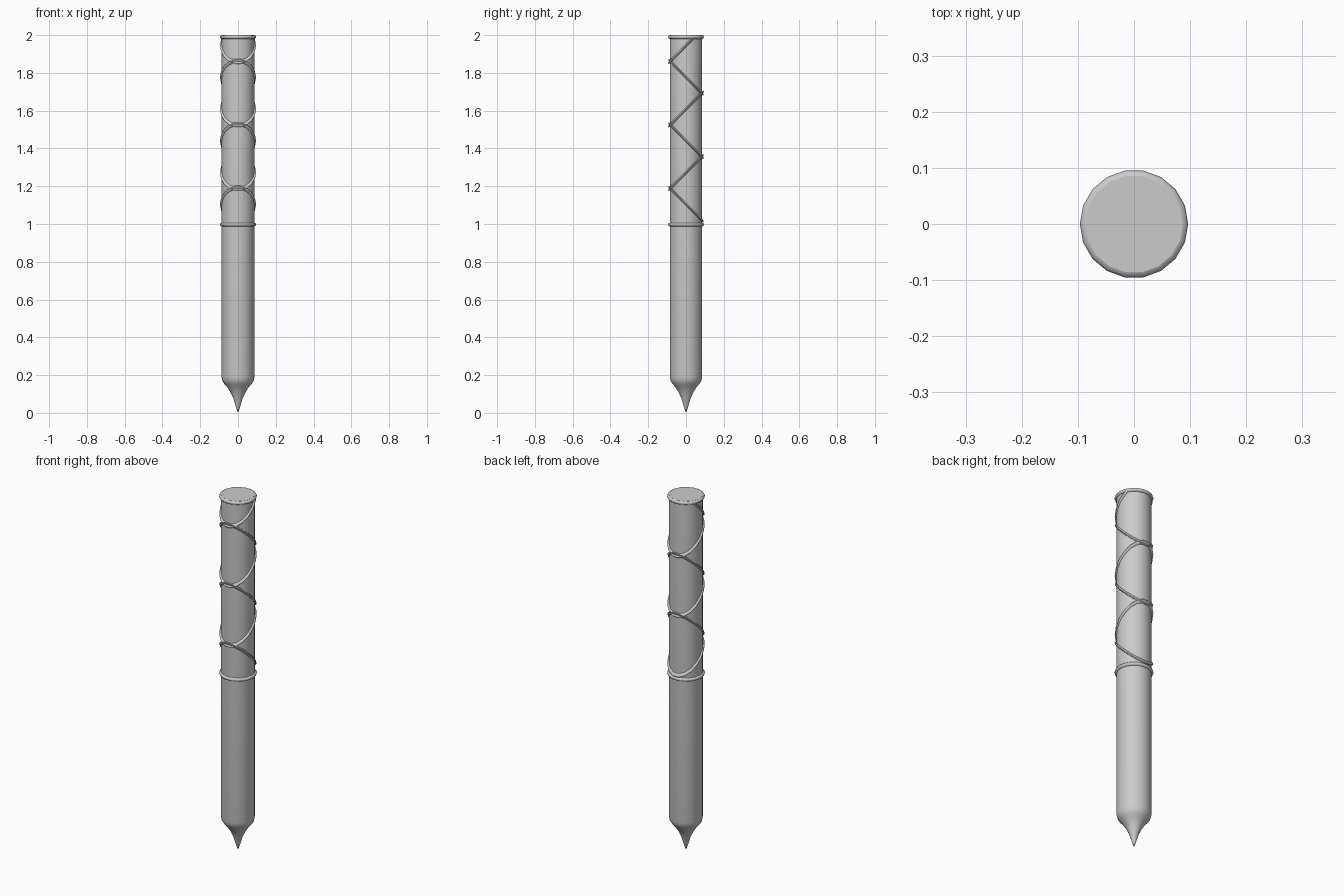
import bpy, bmesh, math

if "Cube" in bpy.data.objects:
    bpy.data.objects.remove(bpy.data.objects["Cube"])

SIDES = 18
R = 0.087


def finish(name, bm):
    bmesh.ops.recalc_face_normals(bm, faces=bm.faces)
    me = bpy.data.meshes.new(name)
    bm.to_mesh(me)
    bm.free()
    ob = bpy.data.objects.new(name, me)
    bpy.context.collection.objects.link(ob)
    bpy.ops.object.select_all(action='DESELECT')
    ob.select_set(True)
    bpy.context.view_layer.objects.active = ob
    bpy.ops.object.shade_smooth_by_angle(angle=math.radians(45))
    return ob


def band(name, z, minor, slope=0.0, z_cut=None, seg=SIDES):
    """Torus around the shaft, sheared along y so it lies on a slanted plane."""
    bpy.ops.mesh.primitive_torus_add(major_segments=seg, minor_segments=8,
                                     major_radius=R, minor_radius=minor)
    tmp = bpy.context.object
    bm = bmesh.new()
    bm.from_mesh(tmp.data)
    bpy.data.objects.remove(tmp)
    for v in bm.verts:
        v.co.z += z + slope * v.co.y
    if z_cut is not None:
        bmesh.ops.bisect_plane(bm, geom=bm.verts[:] + bm.edges[:] + bm.faces[:],
                               plane_co=(0, 0, z_cut), plane_no=(0, 0, 1), clear_outer=True)
    return finish(name, bm)


# Shaft with concave pointed tip, lathed from a profile
profile = [(0.010, 0.028), (0.024, 0.075), (0.040, 0.110), (0.058, 0.138),
           (0.073, 0.154), (0.083, 0.170), (R, 0.190), (R, 2.0)]
bm = bmesh.new()
rings = [[bm.verts.new((r * math.cos(2 * math.pi * i / SIDES),
                        r * math.sin(2 * math.pi * i / SIDES), z))
          for i in range(SIDES)] for r, z in profile]
tip = bm.verts.new((0, 0, 0))
for i in range(SIDES):
    j = (i + 1) % SIDES
    bm.faces.new((tip, rings[0][j], rings[0][i]))
    for a, b in zip(rings, rings[1:]):
        bm.faces.new((a[i], a[j], b[j], b[i]))
bm.faces.new(rings[-1])
finish("stake_shaft", bm)

# Horizontal rings bounding the wrapped half
band("middle_ring", 0.997, 0.0095)
band("top_ring", 1.990, 0.0095)

# Slanted cord loops, alternating direction; the last one dies into the top ring
for k in range(6):
    band(f"cord_loop_{k + 1}", 1.105 + 0.168 * k, 0.0085,
         slope=1.0 if k % 2 else -1.0, z_cut=1.99 if k == 5 else None)
